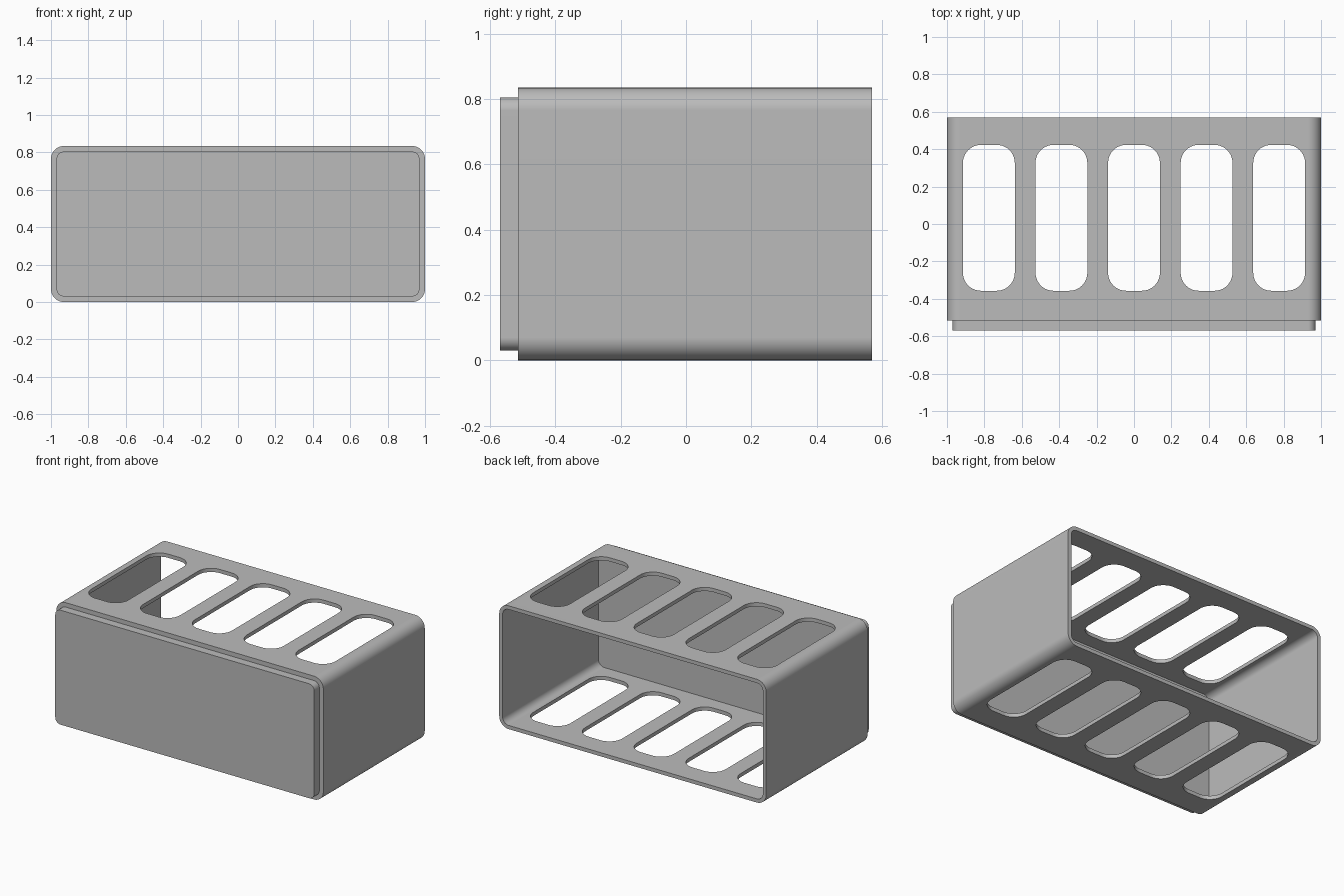
import bpy, bmesh, math
from mathutils import Vector, Matrix

old = bpy.data.objects.get("Cube")
if old:
    bpy.data.objects.remove(old, do_unlink=True)

HEIGHT = 0.835
MID = HEIGHT / 2
BACK, STEP, FRONT = 0.57, -0.515, -0.57
WALL = 0.025

grey = bpy.data.materials.new("plain grey")
grey.use_nodes = True
colour = (0.5, 0.5, 0.5, 1)
grey.diffuse_color = colour
grey.node_tree.nodes["Principled BSDF"].inputs["Base Color"].default_value = colour


def rounded_prism(name, size, radius, depth, matrix, segments=10):
    """Rounded rectangle centred in local XY, extruded along local Z."""
    bm = bmesh.new()
    verts = []
    for i, (sx, sy) in enumerate(((1, 1), (-1, 1), (-1, -1), (1, -1))):
        centre = Vector((sx * (size[0] / 2 - radius), sy * (size[1] / 2 - radius), 0))
        for k in range(segments + 1):
            a = math.pi / 2 * (i + k / segments)
            verts.append(bm.verts.new(centre + radius * Vector((math.cos(a), math.sin(a), 0))))
    base = bm.faces.new(verts)
    top = bmesh.ops.extrude_face_region(bm, geom=[base])["geom"]
    moved = [g for g in top if isinstance(g, bmesh.types.BMVert)]
    bmesh.ops.translate(bm, verts=moved, vec=(0, 0, depth))
    bmesh.ops.transform(bm, matrix=matrix, verts=bm.verts)
    bmesh.ops.recalc_face_normals(bm, faces=bm.faces)
    mesh = bpy.data.meshes.new(name)
    bm.to_mesh(mesh)
    bm.free()
    mesh.materials.append(grey)
    obj = bpy.data.objects.new(name, mesh)
    bpy.context.collection.objects.link(obj)
    return obj


def along_y(name, width, height, radius, y0, y1):
    """Prism lying along y, centred on the body's axis."""
    matrix = Matrix.Translation((0, y1, MID)) @ Matrix.Rotation(math.pi / 2, 4, "X")
    return rounded_prism(name, (width, height), radius, y1 - y0, matrix)


def activate(obj):
    bpy.ops.object.select_all(action="DESELECT")
    obj.select_set(True)
    bpy.context.view_layer.objects.active = obj


def cut(obj, cutter):
    cutter.hide_render = True
    mod = obj.modifiers.new("cut", "BOOLEAN")
    mod.operation, mod.solver, mod.object = "DIFFERENCE", "EXACT", cutter
    activate(obj)
    bpy.ops.object.modifier_apply(modifier=mod.name)
    bpy.data.objects.remove(cutter, do_unlink=True)


def finish(obj):
    activate(obj)
    bpy.ops.object.shade_smooth_by_angle(angle=math.radians(30))
    mod = obj.modifiers.new("flat panels", "WEIGHTED_NORMAL")
    mod.keep_sharp = True


# Open-backed sleeve with a thick front wall
sleeve = along_y("sleeve", 2, HEIGHT, 0.07, STEP, BACK)
cut(sleeve, along_y("cavity", 2 - 2 * WALL, HEIGHT - 2 * WALL, 0.07 - WALL, -0.455, BACK + 0.1))

# Five rounded slots through the top and the bottom
for i in range(-2, 3):
    place = Matrix.Translation((i * 0.388, 0.033, -0.1))
    cut(sleeve, rounded_prism("slot", (0.277, 0.78), 0.096, HEIGHT + 0.2, place))
finish(sleeve)

# Raised front panel that plugs into the back of a neighbour
finish(along_y("front_panel", 1.94, HEIGHT - 0.06, 0.04, FRONT, STEP + 0.01))
